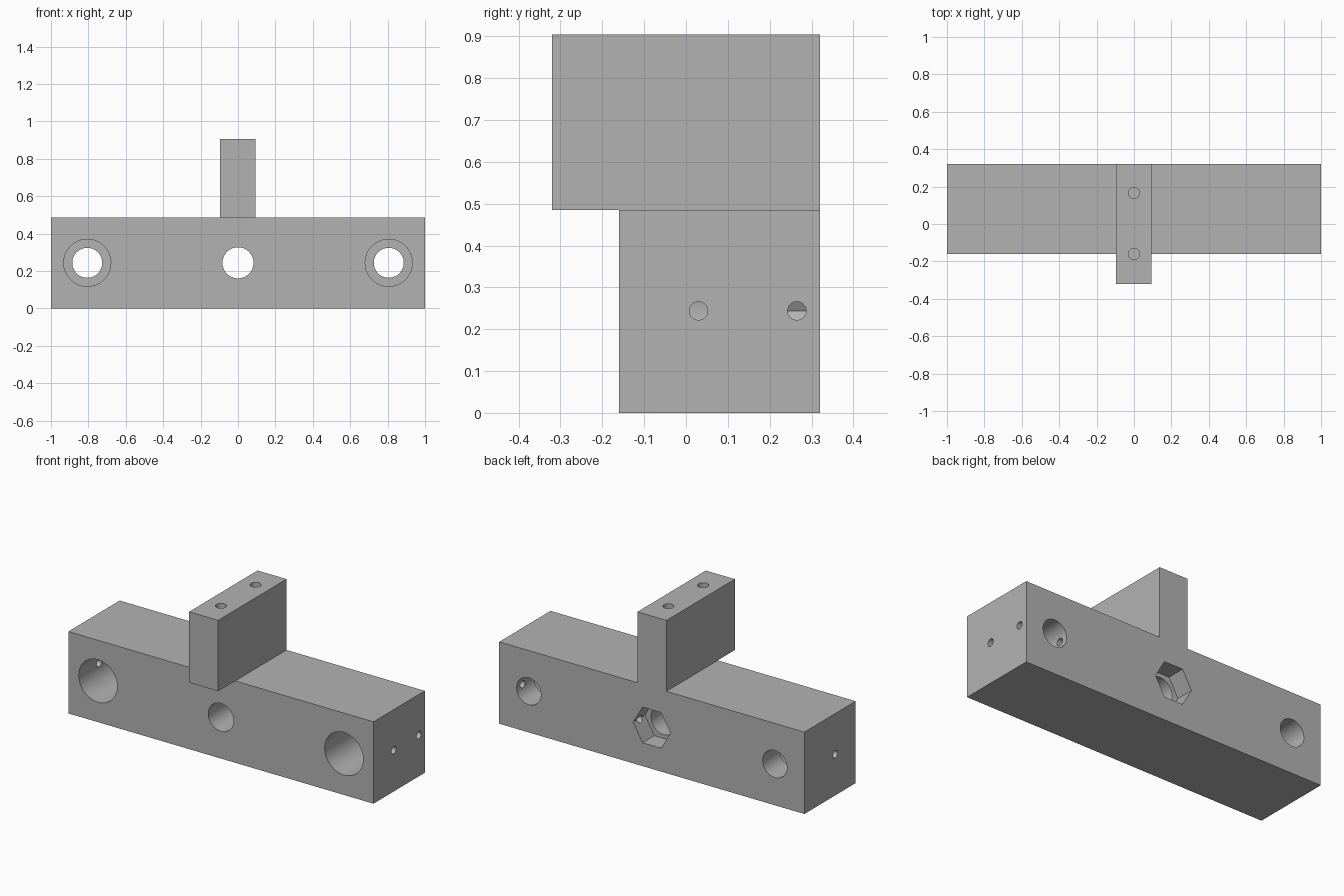
import bpy
from math import radians, pi
from mathutils import Matrix, Vector

default = bpy.data.objects.get("Cube")
if default:
    bpy.data.objects.remove(default, do_unlink=True)

# One plain grey material
GREY = (0.45, 0.45, 0.45, 1)
grey = bpy.data.materials.new("plain grey")
grey.use_nodes = True
grey.diffuse_color = GREY
grey.node_tree.nodes["Principled BSDF"].inputs["Base Color"].default_value = GREY


def box(name, low, high):
    low, high = Vector(low), Vector(high)
    bpy.ops.mesh.primitive_cube_add(size=1)
    ob = bpy.context.object
    ob.name = name
    ob.data.transform(Matrix.Translation((low + high) / 2) @ Matrix.Diagonal((*(high - low), 1)))
    ob.data.materials.append(grey)
    return ob


def drill(name, start, end, radius, sides=48, spin=0):
    """Prism cutter running from start to end."""
    start, end = Vector(start), Vector(end)
    axis = end - start
    bpy.ops.mesh.primitive_cylinder_add(vertices=sides, radius=radius, depth=axis.length)
    ob = bpy.context.object
    ob.name = name
    turn = axis.to_track_quat('Z', 'Y').to_matrix().to_4x4()
    ob.data.transform(Matrix.Translation((start + end) / 2) @ turn @ Matrix.Rotation(spin, 4, 'Z'))
    ob.data.materials.append(grey)
    ob.hide_render = True
    return ob


def combine(target, other, operation):
    mod = target.modifiers.new(other.name, 'BOOLEAN')
    mod.operation, mod.solver, mod.object = operation, 'EXACT', other
    bpy.context.view_layer.objects.active = target
    bpy.ops.object.modifier_apply(modifier=mod.name)
    bpy.data.objects.remove(other, do_unlink=True)


FRONT, BACK, TOP, MID, BORE_X = -0.16, 0.32, 0.485, 0.244, 0.806

# Long block with the upright tab, flush at the back and overhanging the front
body = box("mounting_block", (-1, FRONT, 0), (1, BACK, TOP))
combine(body, box("upright_tab", (-0.096, -0.32, TOP), (0.094, BACK, 0.905)), 'UNION')

# Stepped bores near both ends, with a cross hole from each end face
for side in (-1, 1):
    x = side * BORE_X
    combine(body, drill("through_bore", (x, -0.5, MID), (x, 0.5, MID), 0.08), 'DIFFERENCE')
    combine(body, drill("counterbore", (x, -0.5, MID), (x, 0.16, MID), 0.126, 64), 'DIFFERENCE')
    combine(body, drill("set_screw_hole", (side * 1.1, 0.03, MID), (x, 0.03, MID), 0.022, 24), 'DIFFERENCE')

# Centre bore with a hexagonal nut pocket at the back
combine(body, drill("centre_bore", (0, -0.5, MID), (0, 0.5, MID), 0.083), 'DIFFERENCE')
hexagon = drill("nut_pocket", (0, BACK - 0.11, MID), (0, 0.5, MID), 0.122, 6, pi / 6)
# Put a hexagon corner on the x axis
if max(v.co.x for v in hexagon.data.vertices) < 0.115:
    hexagon.data.transform(Matrix.Translation((0, 0, MID)) @ Matrix.Rotation(pi / 6, 4, 'Y')
                           @ Matrix.Translation((0, 0, -MID)))
combine(body, hexagon, 'DIFFERENCE')

# Long cross hole from the left end into the nut pocket
combine(body, drill("long_cross_hole", (1.1, 0.265, MID), (0.05, 0.265, MID), 0.022, 24), 'DIFFERENCE')

# Two blind holes in the top of the tab
for y in (-0.16, 0.165):
    combine(body, drill("tab_hole", (0, y, 1), (0, y, 0.6), 0.03, 24), 'DIFFERENCE')

bpy.ops.object.select_all(action='DESELECT')
body.select_set(True)
bpy.context.view_layer.objects.active = body
bpy.ops.object.shade_smooth_by_angle(angle=radians(30))
